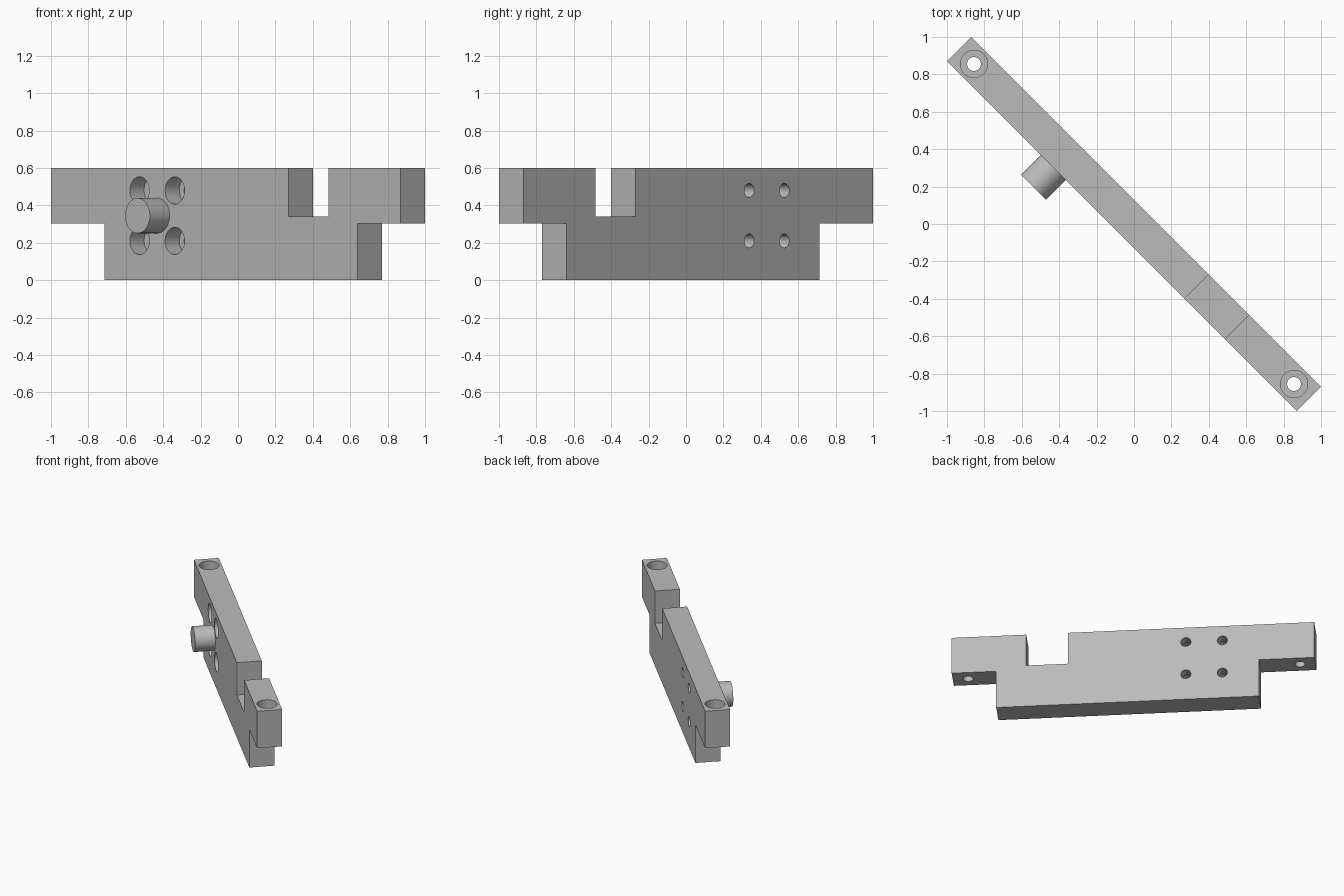
import bpy, bmesh, math
from mathutils import Matrix, Vector

cube = bpy.data.objects.get("Cube")
if cube:
    bpy.data.objects.remove(cube, do_unlink=True)

HALF = 0.092          # half thickness of the bar
TOP = 0.6
TURN = Matrix.Rotation(math.radians(-45), 4, 'Z')

grey = bpy.data.materials.new("machined_grey")
grey.use_nodes = True
grey.diffuse_color = (0.5, 0.5, 0.5, 1)
grey.node_tree.nodes["Principled BSDF"].inputs["Base Color"].default_value = (0.5, 0.5, 0.5, 1)


def to_object(name, bm):
    bmesh.ops.recalc_face_normals(bm, faces=bm.faces)
    mesh = bpy.data.meshes.new(name)
    bm.to_mesh(mesh)
    bm.free()
    mesh.materials.append(grey)
    obj = bpy.data.objects.new(name, mesh)
    bpy.context.collection.objects.link(obj)
    return obj


def lathe(name, profile, origin, axis, sides=48):
    """Closed solid turned from (radius, distance) pairs along an axis."""
    bm = bmesh.new()
    place = Matrix.Translation(origin) @ Vector(axis).to_track_quat('Z', 'Y').to_matrix().to_4x4()
    rings = []
    for radius, dist in profile:
        angles = [2 * math.pi * i / sides for i in range(sides)]
        rings.append([bm.verts.new(place @ Vector((radius * math.cos(a), radius * math.sin(a), dist)))
                      for a in angles])
    for low, high in zip(rings, rings[1:]):
        for i in range(sides):
            j = (i + 1) % sides
            bm.faces.new((low[i], low[j], high[j], high[i]))
    bm.faces.new(rings[0])
    bm.faces.new(rings[-1])
    return to_object(name, bm)


def counterbore(bar, origin, axis, length):
    """Cut a wide recess followed by a narrow through hole."""
    wide, narrow, depth, extra = 0.073, 0.037, 0.107, 0.05
    cutter = lathe("bore_cutter", [(wide, -extra), (wide, depth), (narrow, depth),
                                   (narrow, length + extra)], origin, axis)
    cutter.hide_render = True
    mod = bar.modifiers.new("bore", 'BOOLEAN')
    mod.operation = 'DIFFERENCE'
    mod.solver = 'EXACT'
    mod.object = cutter
    bpy.context.view_layer.objects.active = bar
    bpy.ops.object.modifier_apply(modifier=mod.name)
    bpy.data.objects.remove(cutter, do_unlink=True)


def finish(obj):
    obj.matrix_world = TURN
    bpy.ops.object.select_all(action='DESELECT')
    obj.select_set(True)
    bpy.context.view_layer.objects.active = obj
    bpy.ops.object.shade_smooth_by_angle(angle=math.radians(30))


# Bar: side outline with raised end tabs and a top slot, extruded through its thickness
outline = [(-0.918, 0), (0.997, 0), (0.997, 0.304), (1.322, 0.304), (1.322, TOP),
           (0.778, TOP), (0.778, 0.341), (0.474, 0.341), (0.474, TOP),
           (-1.322, TOP), (-1.322, 0.304), (-0.918, 0.304)]
bm = bmesh.new()
face = bm.faces.new([bm.verts.new((u, -HALF, z)) for u, z in outline])
new = bmesh.ops.extrude_face_region(bm, geom=[face])["geom"]
bmesh.ops.translate(bm, vec=(0, 2 * HALF, 0),
                    verts=[g for g in new if isinstance(g, bmesh.types.BMVert)])
bar = to_object("mounting_bar", bm)

# Vertical bolt holes in the end tabs
for u in (-1.21, 1.21):
    counterbore(bar, (u, 0, TOP), (0, 0, -1), 0.3)

# Four bolt holes around the pin
for u in (-0.652, -0.386):
    for z in (0.21, 0.48):
        counterbore(bar, (u, -HALF, z), (0, 1, 0), 2 * HALF)
finish(bar)

# Locating pin on the front face
pin = lathe("locating_pin", [(0.094, 0), (0.094, 0.149)], (-0.519, -HALF, 0.345), (0, -1, 0))
finish(pin)
